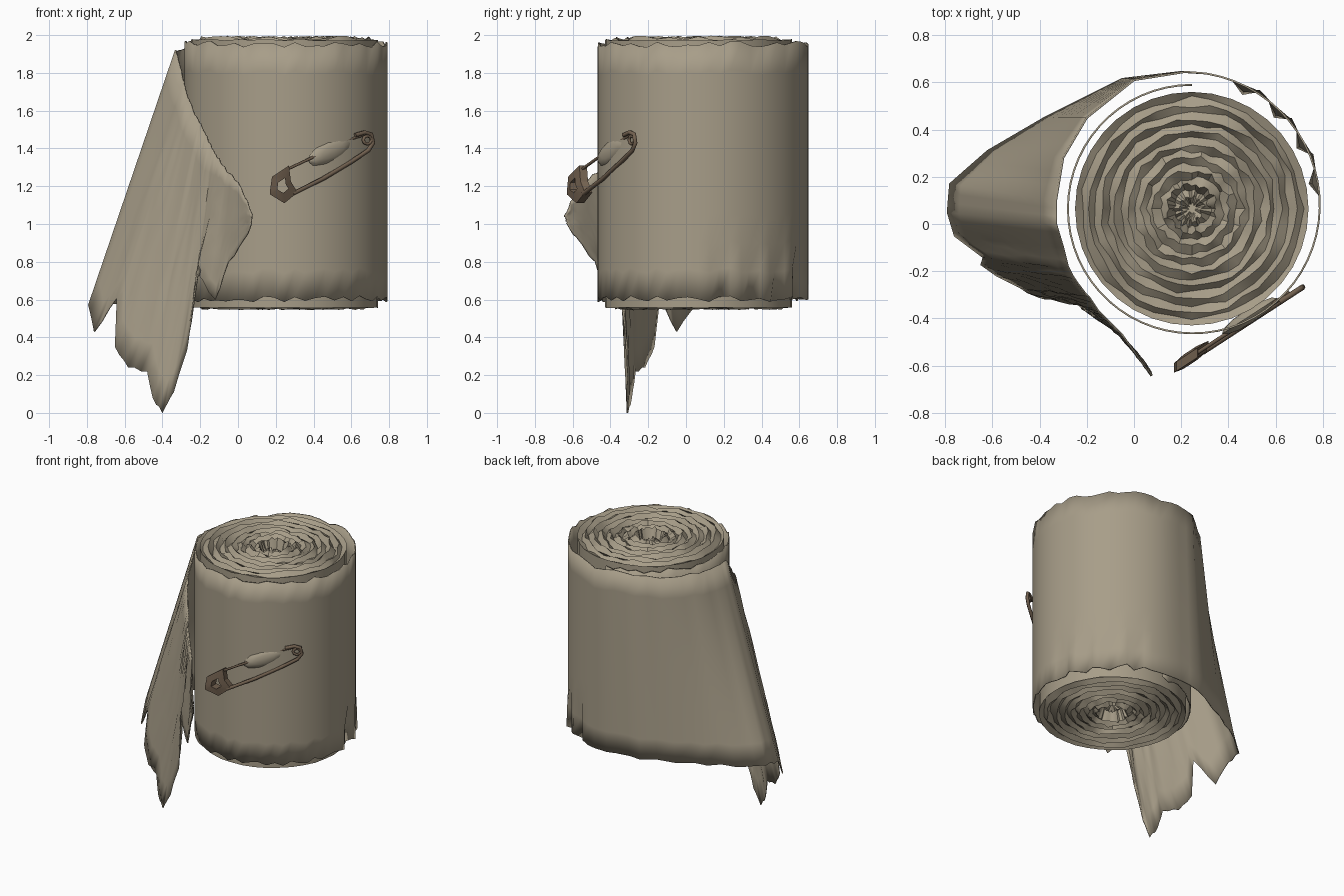
import bpy, bmesh, math, random
from mathutils import Vector

if "Cube" in bpy.data.objects:
    bpy.data.objects.remove(bpy.data.objects["Cube"])

random.seed(4)
CX, CY = 0.245, 0.065


def material(name, col):
    m = bpy.data.materials.new(name)
    m.diffuse_color = (*col, 1)
    m.use_nodes = True
    m.node_tree.nodes["Principled BSDF"].inputs["Base Color"].default_value = m.diffuse_color
    return m


CLOTH = material("linen beige", (0.39, 0.34, 0.25))
METAL = material("tarnished brass", (0.17, 0.12, 0.08))


def finish(bm, name, mat, angle=40):
    bmesh.ops.recalc_face_normals(bm, faces=bm.faces[:])
    me = bpy.data.meshes.new(name)
    bm.to_mesh(me)
    bm.free()
    ob = bpy.data.objects.new(name, me)
    bpy.context.collection.objects.link(ob)
    me.materials.append(mat)
    bpy.ops.object.select_all(action='DESELECT')
    ob.select_set(True)
    bpy.context.view_layer.objects.active = ob
    bpy.ops.object.shade_smooth_by_angle(angle=math.radians(angle))
    return ob


def grid(bm, cols, closed=False):
    """Skin a list of vertex columns with quads."""
    vs = [[bm.verts.new(p) for p in c] for c in cols]
    pairs = list(zip(vs, vs[1:])) + ([(vs[-1], vs[0])] if closed else [])
    for a, b in pairs:
        for k in range(len(a) - 1):
            bm.faces.new((a[k], b[k], b[k + 1], a[k + 1]))
    return vs


# Rolled core: side wall plus crumpled concentric layers on both ends
SEG, RINGS = 36, 18


def end_profile(z, s):
    out = []
    for i in range(RINGS):
        r = 0.495 - 0.475 * i / (RINGS - 1)
        dip = 0.028 if i % 2 else 0.0
        if i == 0:
            dip = 0.01
        if r < 0.1:
            dip += 0.05
        out.append((r, z - s * dip))
    return out


profile = end_profile(0.545, -1)[::-1] + end_profile(1.985, 1)
cols = []
for j in range(SEG):
    a = math.tau * j / SEG
    col = []
    for i, (r, z) in enumerate(profile):
        edge = i in (RINGS - 1, RINGS)
        jr = 0 if edge else random.uniform(-0.011, 0.011)
        jz = random.uniform(-0.004, 0.004) if edge else random.uniform(-0.014, 0.012)
        if z < 1:
            jz = abs(jz)
        rr = max(0.012, r + jr)
        col.append((CX + rr * math.cos(a), CY + rr * math.sin(a), z + jz))
    cols.append(col)
bm = bmesh.new()
vs = grid(bm, cols, closed=True)
bm.faces.new([c[0] for c in vs])
bm.faces.new([c[-1] for c in vs])
finish(bm, "rolled_core", CLOTH, 35)

# Outer wrap: one spiral turn, then the loose end peels off as a torn flap
top, bottom = [], []
N = 60
for i in range(N):
    t = i / N
    a = math.radians(-270 + 360 * t)
    r = 0.525 + 0.055 * t ** 4
    x, y = CX + r * math.cos(a), CY + r * math.sin(a)
    top.append((x, y, 1.955 + random.uniform(-0.02, 0.015)))
    bottom.append((x, y, 0.6 + random.uniform(-0.015, 0.02)))

flap = [  # top edge point, bottom edge point
    ((0.22, 0.645, 1.95), (0.20, 0.645, 0.60)),
    ((0.00, 0.61, 1.95), (-0.05, 0.615, 0.60)),
    ((-0.20, 0.45, 1.93), (-0.38, 0.45, 0.60)),
    ((-0.30, 0.28, 1.92), (-0.62, 0.31, 0.58)),
    ((-0.33, 0.10, 1.92), (-0.78, 0.17, 0.58)),
    ((-0.33, 0.00, 1.92), (-0.79, 0.05, 0.57)),
    ((-0.30, -0.10, 1.81), (-0.76, -0.05, 0.43)),
    ((-0.28, -0.18, 1.72), (-0.64, -0.14, 0.61)),
    ((-0.26, -0.22, 1.66), (-0.65, -0.17, 0.35)),
    ((-0.24, -0.25, 1.61), (-0.58, -0.22, 0.24)),
    ((-0.21, -0.29, 1.55), (-0.48, -0.27, 0.22)),
    ((-0.19, -0.31, 1.51), (-0.45, -0.29, 0.08)),
    ((-0.17, -0.34, 1.47), (-0.40, -0.31, 0.00)),
    ((-0.15, -0.37, 1.43), (-0.34, -0.31, 0.11)),
    ((-0.13, -0.39, 1.39), (-0.27, -0.31, 0.33)),
    ((-0.11, -0.41, 1.35), (-0.25, -0.33, 0.50)),
    ((-0.08, -0.44, 1.31), (-0.22, -0.36, 0.74)),
    ((-0.05, -0.47, 1.27), (-0.12, -0.42, 0.60)),
    ((0.00, -0.54, 1.22), (-0.05, -0.48, 0.80)),
    ((0.05, -0.61, 1.12), (0.04, -0.58, 0.93)),
    ((0.075, -0.64, 1.05), (0.07, -0.63, 1.00)),
]
flap = [(Vector(a), Vector(b)) for a, b in flap]
for (t0, b0), (t1, b1) in zip(flap, flap[1:]):
    for f in (0, 0.33, 0.67):
        jag = 0.012 if f else 0
        for edge, p, q in ((top, t0, t1), (bottom, b0, b1)):
            v = p.lerp(q, f)
            v.z += random.uniform(-jag, jag)
            edge.append(tuple(v))
top.append(tuple(flap[-1][0]))
bottom.append(tuple(flap[-1][1]))

ROWS = 9
cols = []
for i, (tp, bt) in enumerate(zip(top, bottom)):
    tp, bt = Vector(tp), Vector(bt)
    col = []
    for k in range(ROWS + 1):
        p = bt.lerp(tp, k / ROWS)
        # dog-eared lower corner on the back right side
        if 47 <= i < 58 and k < 2:
            out = Vector((p.x - CX, p.y - CY, 0)).normalized()
            p += out * (0.0, 0.012, -0.035)[i % 3] * (1 - 0.4 * k)
        # slight creases in the hanging flap
        if i > N + 18 and 0 < k < ROWS:
            p.y += random.uniform(-0.006, 0.006)
        col.append(p)
    cols.append(col)
bm = bmesh.new()
grid(bm, cols)
wrap = finish(bm, "outer_wrap_and_flap", CLOTH, 40)
mod = wrap.modifiers.new("cloth thickness", 'SOLIDIFY')
mod.thickness = 0.008
mod.offset = 0


# Safety pin lying against the front right of the roll
def pin_point(x, z, off=0.012):
    return Vector((x, -0.61 + (x - 0.17) * 0.65 - off, z))


def wire(name, pts, radius, off=0.012):
    cu = bpy.data.curves.new(name, 'CURVE')
    cu.dimensions = '3D'
    cu.bevel_depth = radius
    cu.bevel_resolution = 1
    cu.use_fill_caps = True
    sp = cu.splines.new('POLY')
    sp.points.add(len(pts) - 1)
    for p, (x, z) in zip(sp.points, pts):
        p.co = (*pin_point(x, z, off), 1)
    cu.materials.append(METAL)
    ob = bpy.data.objects.new(name, cu)
    bpy.context.collection.objects.link(ob)


wire("pin_back_bar", [(0.29, 1.16), (0.45, 1.24), (0.60, 1.33), (0.69, 1.39),
                      (0.715, 1.43), (0.705, 1.475), (0.67, 1.485), (0.62, 1.47)], 0.012)
wire("pin_needle", [(0.24, 1.28), (0.39, 1.35), (0.58, 1.445), (0.66, 1.47)], 0.008, 0.0)
coil = [(0.685 + 0.022 * math.cos(a * math.pi / 4), 1.445 + 0.022 * math.sin(a * math.pi / 4))
        for a in range(9)]
wire("pin_coil", coil, 0.009)

# Pin clasp: frame of the cap, open in the middle
outline = [(0.17, 1.18), (0.18, 1.25), (0.27, 1.31), (0.28, 1.225),
           (0.315, 1.167), (0.246, 1.11), (0.17, 1.156)]
mx, mz = 0.235, 1.20
bm = bmesh.new()
cols = []
for x, z in outline:
    ix, iz = mx + (x - mx) * 0.4, mz + (z - mz) * 0.4
    loop = [pin_point(x, z, 0.02), pin_point(ix, iz, 0.03),
            pin_point(ix, iz, -0.03), pin_point(x, z, -0.02)]
    cols.append(loop + loop[:1])
grid(bm, cols, closed=True)
bmesh.ops.remove_doubles(bm, verts=bm.verts[:], dist=1e-5)
finish(bm, "pin_clasp", METAL, 20)

# Pinched ridge of cloth caught by the needle
bm = bmesh.new()
bmesh.ops.create_uvsphere(bm, u_segments=12, v_segments=6, radius=1)
along = Vector((0.25, 0.1625, 0.12)).normalized()
outw = Vector((0.545, -0.838, 0)).normalized()
upw = along.cross(outw).normalized()
mid = pin_point(0.49, 1.385, -0.012)
for v in bm.verts:
    c = v.co.copy()
    v.co = mid + along * c.x * 0.15 + upw * c.y * 0.06 + outw * c.z * 0.03
finish(bm, "pinched_cloth", CLOTH, 40)
